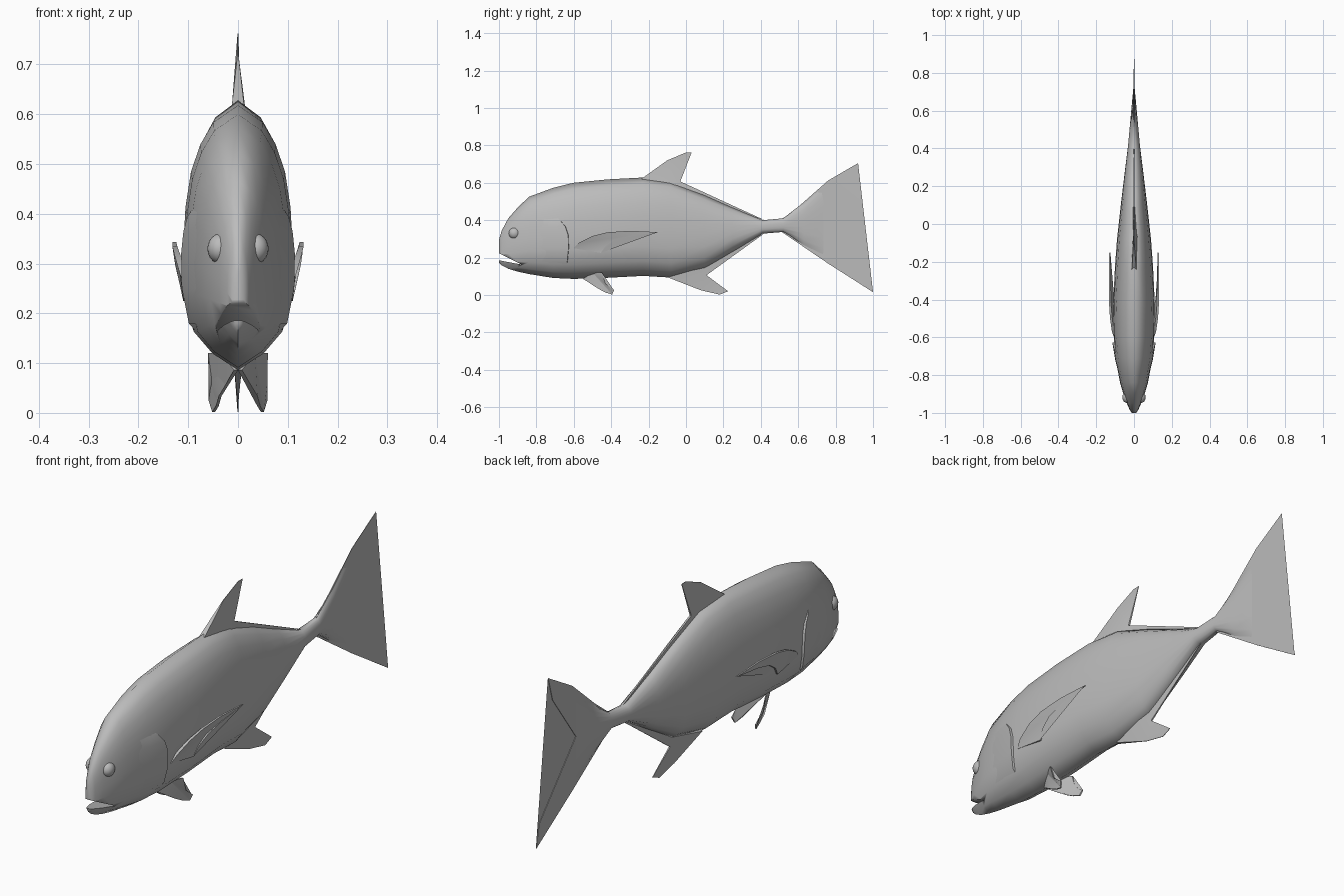
import bpy, bmesh, math
from mathutils import Matrix

old = bpy.data.objects.get("Cube")
if old:
    bpy.data.objects.remove(old, do_unlink=True)

# One plain grey for the whole fish
grey = bpy.data.materials.new("fish_grey")
grey.use_nodes = True
grey.diffuse_color = (0.5, 0.5, 0.5, 1)
grey.node_tree.nodes["Principled BSDF"].inputs["Base Color"].default_value = (0.5, 0.5, 0.5, 1)


def finish(name, bm, angle):
    """Turn a bmesh into a smooth shaded object."""
    bmesh.ops.recalc_face_normals(bm, faces=bm.faces[:])
    mesh = bpy.data.meshes.new(name)
    bm.to_mesh(mesh)
    bm.free()
    mesh.materials.append(grey)
    ob = bpy.data.objects.new(name, mesh)
    bpy.context.collection.objects.link(ob)
    smooth(ob, angle)
    return ob


def smooth(ob, angle):
    bpy.ops.object.select_all(action='DESELECT')
    ob.select_set(True)
    bpy.context.view_layer.objects.active = ob
    bpy.ops.object.shade_smooth_by_angle(angle=math.radians(angle))


def plate(name, pts, side=1):
    """Thin fin from an outline of (x, y, z, half thickness)."""
    bm = bmesh.new()
    a = [bm.verts.new((side * (x + h), y, z)) for x, y, z, h in pts]
    b = [bm.verts.new((side * (x - h), y, z)) for x, y, z, h in pts]
    n = len(pts)
    for i in range(n):
        j = (i + 1) % n
        bm.faces.new((a[i], a[j], b[j], b[i]))
    caps = [bm.faces.new(a), bm.faces.new(b[::-1])]
    bmesh.ops.triangulate(bm, faces=caps, ngon_method='EAR_CLIP')
    return finish(name, bm, 35)


# Body stations: y, bottom z, top z, half width
STATIONS = [
    (-1.0, 0.172, 0.295, 0.012), (-0.985, 0.158, 0.345, 0.022),
    (-0.95, 0.14, 0.41, 0.038), (-0.9, 0.125, 0.467, 0.056),
    (-0.84, 0.112, 0.525, 0.074), (-0.71, 0.091, 0.573, 0.098),
    (-0.6, 0.086, 0.6, 0.107), (-0.42, 0.092, 0.618, 0.11),
    (-0.23, 0.102, 0.628, 0.101), (-0.08, 0.093, 0.61, 0.09),
    (0.1, 0.14, 0.535, 0.07), (0.25, 0.23, 0.468, 0.052),
    (0.41, 0.328, 0.4, 0.032), (0.52, 0.337, 0.41, 0.022),
    (0.63, 0.262, 0.492, 0.012), (0.735, 0.19, 0.585, 0.002),
]
# Cross-section: height fraction, width fraction
SECTION = [(0, 0), (0.065, 0.48), (0.15, 0.83), (0.3, 0.98), (0.45, 1),
           (0.61, 0.96), (0.745, 0.86), (0.85, 0.69), (0.935, 0.45), (1, 0)]


def lerp_table(table, x):
    """Interpolate the rows of a table at the first column value x."""
    for p, q in zip(table, table[1:]):
        if x <= q[0]:
            f = (x - p[0]) / (q[0] - p[0])
            return [u + (v - u) * f for u, v in zip(p[1:], q[1:])]
    return table[-1][1:]


def body_width(y, z):
    lo, hi, w = lerp_table(STATIONS, y)
    return w * lerp_table(SECTION, (z - lo) / (hi - lo))[0]


# Body: loft of the cross-section along the stations
bm = bmesh.new()
rings = []
for y, lo, hi, w in STATIONS:
    loop = [(k * w, lo + t * (hi - lo)) for t, k in SECTION]
    loop += [(-x, z) for x, z in loop[-2:0:-1]]
    rings.append([bm.verts.new((x, y, z)) for x, z in loop])
for r, s in zip(rings, rings[1:]):
    for i in range(len(r)):
        j = (i + 1) % len(r)
        bm.faces.new((r[i], r[j], s[j], s[i]))
bm.faces.new(rings[0])
bm.faces.new(rings[-1])
body = finish("body", bm, 75)

# Mouth: wedge cut out of the head
bm = bmesh.new()
wedge = [(-1.03, 0.238), (-0.88, 0.163), (-1.03, 0.191)]
ends = [[bm.verts.new((x, y, z)) for y, z in wedge] for x in (-0.15, 0.15)]
for i in range(3):
    j = (i + 1) % 3
    bm.faces.new((ends[0][i], ends[0][j], ends[1][j], ends[1][i]))
for e in ends:
    bm.faces.new(e)
cutter = finish("mouth_cutter", bm, 30)
cutter.hide_render = True
mod = body.modifiers.new("mouth", 'BOOLEAN')
mod.operation = 'DIFFERENCE'
mod.solver = 'EXACT'
mod.object = cutter
bpy.context.view_layer.objects.active = body
bpy.ops.object.modifier_apply(modifier=mod.name)
bpy.data.objects.remove(cutter, do_unlink=True)
smooth(body, 75)

# Fins on the centre line, given as (y, z, half thickness)
CENTRE_FINS = {
    "dorsal_fin": [(-0.24, 0.62, 0.012), (-0.1, 0.72, 0.001), (0, 0.762, 0.001),
                   (0.03, 0.762, 0.001), (-0.03, 0.607, 0.004), (0.42, 0.4, 0.001),
                   (0.2, 0.47, 0.004), (-0.06, 0.57, 0.02)],
    "anal_fin": [(-0.1, 0.095, 0.008), (0.08, 0.025, 0.001), (0.18, 0.002, 0.001),
                 (0.225, 0.02, 0.001), (0.11, 0.106, 0.003), (0.42, 0.33, 0.001),
                 (0.2, 0.23, 0.006), (0.03, 0.15, 0.014)],
    "tail_fin": [(0.5, 0.4, 0.002), (0.53, 0.418, 0.002), (0.61, 0.48, 0.002),
                 (0.76, 0.612, 0.001), (0.92, 0.705, 0.001), (0.89, 0.6, 0.001),
                 (0.735, 0.388, 0.001), (0.98, 0.112, 0.001), (1, 0.015, 0.001),
                 (0.76, 0.168, 0.001), (0.53, 0.33, 0.002), (0.5, 0.345, 0.002)],
}
for name, pts in CENTRE_FINS.items():
    plate(name, [(0, y, z, h) for y, z, h in pts])

# Paired fins, given as (x, y, z, half thickness) for the left side
PECTORAL = [(0.1, -0.6, 0.25, 0.006), (0.111, -0.57, 0.28, 0.006),
            (0.121, -0.5, 0.315, 0.006), (0.127, -0.42, 0.335, 0.005),
            (0.128, -0.3, 0.343, 0.004), (0.128, -0.15, 0.336, 0.003),
            (0.125, -0.3, 0.316, 0.004), (0.121, -0.38, 0.296, 0.005),
            (0.113, -0.43, 0.262, 0.005), (0.105, -0.455, 0.225, 0.005)]
PELVIC = [(0.004, -0.55, 0.086, 0.004), (0.036, -0.47, 0.034, 0.003),
          (0.042, -0.43, 0.013, 0.003), (0.049, -0.395, 0.002, 0.003),
          (0.056, -0.385, 0.025, 0.003), (0.056, -0.43, 0.06, 0.003),
          (0.057, -0.45, 0.12, 0.003), (0.03, -0.5, 0.12, 0.004)]
# Gill cover rear edge: y, z, lift above the body
GILL = [(-0.69, 0.415, -0.003), (-0.67, 0.395, 0.005), (-0.645, 0.365, 0.009),
        (-0.63, 0.32, 0.01), (-0.628, 0.25, 0.01), (-0.635, 0.18, 0.009),
        (-0.642, 0.14, -0.003)]

for label, s in (("left", 1), ("right", -1)):
    plate(label + "_pectoral_fin", PECTORAL, s)
    plate(label + "_pelvic_fin", PELVIC, s)

    # Gill cover: grows out of the cheek and ends in a raised rear edge
    bm = bmesh.new()
    rows = []
    for y, z, lift in GILL:
        cols = [(-0.82, -0.003), (-0.72, lift * 0.4), (y, lift), (y + 0.004, -0.012)]
        rows.append([bm.verts.new((s * (body_width(cy, z) + d), cy, z)) for cy, d in cols])
    for r, q in zip(rows, rows[1:]):
        for i in range(3):
            bm.faces.new((r[i], r[i + 1], q[i + 1], q[i]))
    gill = finish(label + "_gill_cover", bm, 45)
    if sum(p.normal.x * p.area for p in gill.data.polygons) * s < 0:
        gill.data.flip_normals()

    # Bulging eye
    bm = bmesh.new()
    bmesh.ops.create_uvsphere(bm, u_segments=16, v_segments=10, radius=0.03,
                              matrix=Matrix.Translation((s * 0.036, -0.918, 0.33))
                              @ Matrix.Diagonal((0.85, 1, 1, 1)))
    finish(label + "_eye", bm, 60)
